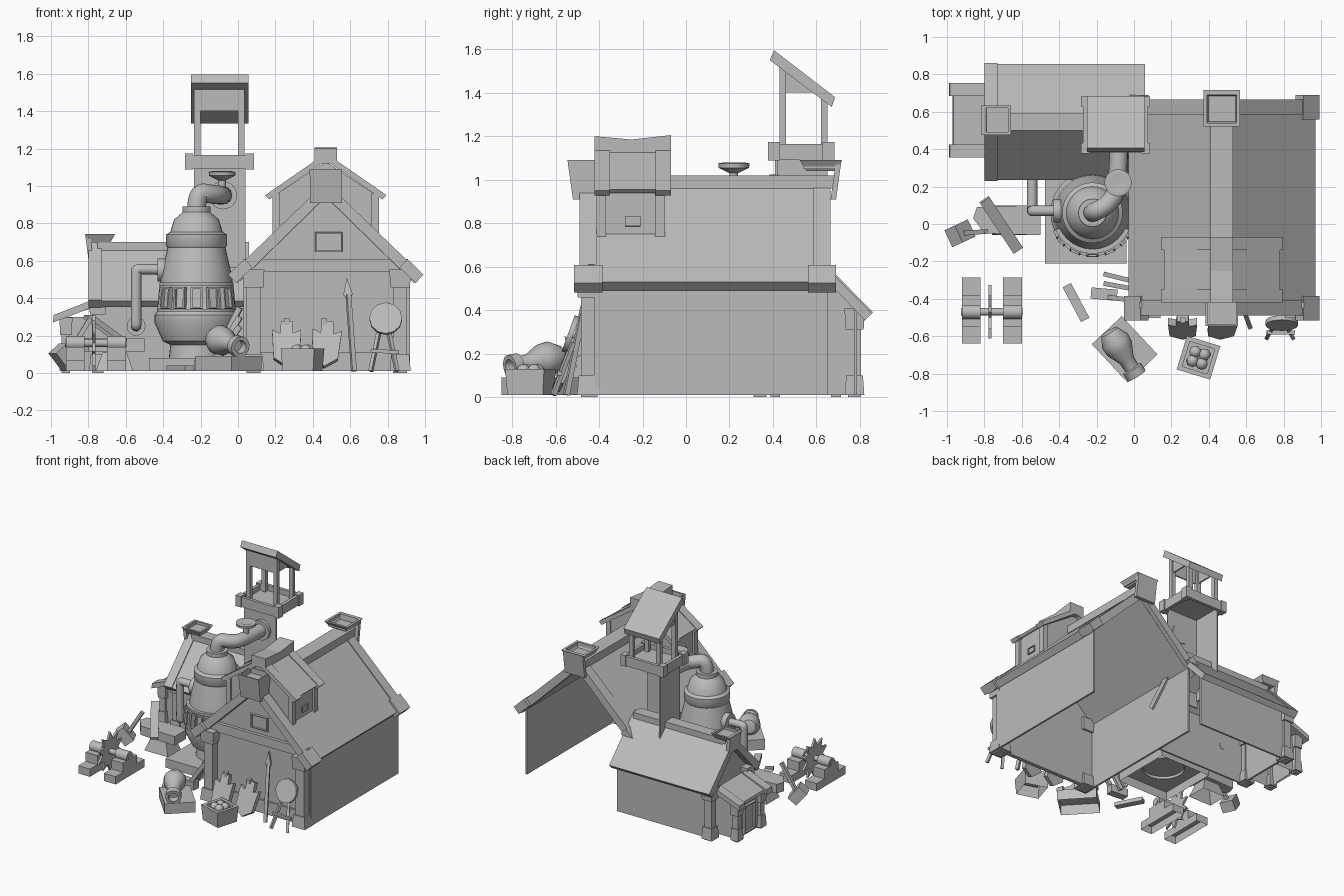
import bpy, bmesh, math
from mathutils import Vector, Matrix, Euler

if "Cube" in bpy.data.objects:
    bpy.data.objects.remove(bpy.data.objects["Cube"])
GREY = bpy.data.materials.new("plain grey")
GREY.use_nodes = True
GREY.diffuse_color = (0.5, 0.5, 0.5, 1)
GREY.node_tree.nodes["Principled BSDF"].inputs["Base Color"].default_value = (0.5, 0.5, 0.5, 1)


def finish(name, bm, loc=(0, 0, 0), rot=(0, 0, 0), smooth=False):
    bmesh.ops.recalc_face_normals(bm, faces=bm.faces)
    me = bpy.data.meshes.new(name)
    bm.to_mesh(me)
    bm.free()
    me.materials.append(GREY)
    ob = bpy.data.objects.new(name, me)
    bpy.context.collection.objects.link(ob)
    ob.location = loc
    ob.rotation_euler = rot if isinstance(rot, Euler) else Euler([math.radians(a) for a in rot])
    if smooth:
        bpy.ops.object.select_all(action='DESELECT')
        ob.select_set(True)
        bpy.context.view_layer.objects.active = ob
        bpy.ops.object.shade_smooth_by_angle(angle=math.radians(35))


def block(name, c, s, rot=(0, 0, 0), top=(1, 1), hollow=0, rim=0.2, bottom=True):
    """Box by centre and size; top scales the upper face, hollow sinks a hole in it."""
    bm = bmesh.new()
    bmesh.ops.create_cube(bm, size=1, matrix=Matrix.Diagonal((*s, 1)))
    for v in bm.verts:
        if v.co.z > 0:
            v.co.x *= top[0]
            v.co.y *= top[1]
    if not bottom:
        low = min(bm.faces, key=lambda f: f.calc_center_median().z)
        bmesh.ops.delete(bm, geom=[low], context='FACES_ONLY')
    if hollow:
        up = max(bm.faces, key=lambda f: f.calc_center_median().z)
        bmesh.ops.inset_region(bm, faces=[up], thickness=min(s[:2]) * rim)
        hole = bmesh.ops.extrude_discrete_faces(bm, faces=[up])["faces"][0]
        bmesh.ops.translate(bm, verts=hole.verts, vec=(0, 0, -hollow))
    finish(name, bm, c, rot)


def box(name, x, y, z, **kw):
    block(name, [(a + b) / 2 for a, b in (x, y, z)], [b - a for a, b in (x, y, z)], **kw)


def prism(name, pts, axis, a, b, loc=(0, 0, 0), rot=(0, 0, 0)):
    """Extrude a 2D outline along an axis from a to b."""
    bm = bmesh.new()
    place = {'x': lambda p: (a, *p), 'y': lambda p: (p[0], a, p[1]), 'z': lambda p: (*p, a)}[axis]
    f = bm.faces.new([bm.verts.new(place(p)) for p in pts])
    new = bmesh.ops.extrude_face_region(bm, geom=[f])["geom"]
    step = Vector([(b - a) * (axis == k) for k in "xyz"])
    bmesh.ops.translate(bm, verts=[v for v in new if isinstance(v, bmesh.types.BMVert)], vec=step)
    finish(name, bm, loc, rot)


def beam(name, p, q, w, h):
    p, q = Vector(p), Vector(q)
    block(name, (p + q) / 2, (w, h, (q - p).length), (q - p).to_track_quat('Z', 'Y').to_euler())


def lathe(name, prof, loc=(0, 0, 0), rot=(0, 0, 0), n=32, a0=0, a1=360):
    bm = bmesh.new()
    vs = [bm.verts.new((r * math.cos(math.radians(a0)), r * math.sin(math.radians(a0)), z)) for r, z in prof]
    es = [bm.edges.new(e) for e in zip(vs, vs[1:])]
    bmesh.ops.spin(bm, geom=vs + es, axis=(0, 0, 1), angle=math.radians(a1 - a0), steps=n)
    bmesh.ops.remove_doubles(bm, verts=bm.verts, dist=0.0005)
    finish(name, bm, loc, rot, True)


def rod(name, c, r, h, rot=(0, 0, 0), n=24):
    lathe(name, [(0, -h / 2), (r, -h / 2), (r, h / 2), (0, h / 2)], c, rot, n)


def tube(name, pts, r):
    cu = bpy.data.curves.new(name, 'CURVE')
    cu.dimensions, cu.bevel_depth, cu.bevel_resolution, cu.use_fill_caps = '3D', r, 4, True
    sp = cu.splines.new('NURBS')
    sp.points.add(len(pts) - 1)
    for p, co in zip(sp.points, pts):
        p.co = (*co, 1)
    sp.order_u, sp.use_endpoint_u, sp.resolution_u = 3, True, 8
    cu.materials.append(GREY)
    bpy.context.collection.objects.link(bpy.data.objects.new(name, cu))


def pillar(name, x, y, h, w=0.075):
    block(name, (x, y, h / 2), (w, w, h))
    block(name + "_foot", (x, y, 0.055), (w * 1.5, w * 1.5, 0.09), top=(0.85, 0.85))
    block(name + "_cap", (x, y, h), (w * 1.4, w * 1.4, 0.095), top=(1.1, 1.1))


def gable_roof(name, axis, mid, ridge, half, eave, a, b, t):
    """Two sloping slabs; mid and half across, a to b along."""
    for side, s in (("left", -1), ("right", 1)):
        prism(f"{name}_{side}", [(mid, ridge), (mid + s * half, eave), (mid + s * (half - t * 0.8), eave - t * 0.8),
                                 (mid, ridge - t * 1.4)], axis, a, b)


def window(name, c, w, h, rot=(0, 0, 0)):
    block(name, c, (w, h, 0.02), rot, top=(0.95, 0.95), hollow=0.015, rim=0.08)


# Main hall: walls open at the back
H = 0.47
box("hall_right_wall", (0.905, 0.92), (-0.42, 0.65), (0.01, 0.55))
box("hall_left_wall", (0.03, 0.045), (-0.42, 0.65), (0.01, 0.55))
prism("hall_front_wall", [(0.04, 0.01), (0.91, 0.01), (0.91, 0.56), (H, 0.97), (0.04, 0.56)], 'y', -0.425, -0.41)
gable_roof("hall_roof", 'y', H, 1.01, 0.5, 0.53, -0.46, 0.63, 0.05)
for end, a, b in (("front", -0.49, -0.41), ("back", 0.585, 0.665)):
    gable_roof("hall_barge_" + end, 'y', H, 1.02, 0.515, 0.525, a, b, 0.055)
    for s in (-1, 1):
        block("barge_end_" + end, (H + s * 0.458, (a + b) / 2, 0.545), (0.12, 0.13, 0.062), (0, s * 44, 0))
box("hall_ridge", (0.41, 0.53), (-0.5, 0.68), (0.96, 1.02))
block("ridge_box_front", (H, -0.47, 1.0), (0.17, 0.1, 0.18), top=(1.02, 1.5), hollow=0.04, rim=0.15)
block("ridge_rim_back", (H, 0.62, 1.065), (0.13, 0.13, 0.05), top=(1.5, 1.5), hollow=0.04)
prism("ridge_panel_back", [(0.665, 0.91), (0.69, 0.91), (0.715, 1.09), (0.69, 1.09)], 'x', H - 0.085, H + 0.085)
for x in (0.083, 0.867):
    pillar("hall_pillar", x, -0.445, 0.505)
box("hall_sill", (0.1, 0.85), (-0.44, -0.42), (0.01, 0.11))
box("hall_cross_beam", (0.03, 0.91), (-0.45, -0.42), (0.54, 0.61))
window("gable_window", (0.485, -0.43, 0.7), 0.15, 0.11, (90, 0, 0))

# Raised dormer across the hall ridge
for x in (0.2, 0.725):
    box("dormer_wall", (x, x + 0.015), (-0.4, -0.11), (0.74, 0.98))
for y in (-0.4, -0.12):
    prism("dormer_gable", [(0.2, 0.74), (0.2, 0.95), (H, 1.13), (0.74, 0.95), (0.74, 0.74), (H, 0.98)], 'y', y, y + 0.015)
gable_roof("dormer_roof", 'y', H, 1.165, 0.31, 0.955, -0.4, -0.09, 0.02)
for y in (-0.385, -0.105):
    gable_roof("dormer_barge", 'y', H, 1.175, 0.325, 0.95, y - 0.035, y + 0.035, 0.028)
prism("dormer_ridge", [(-0.42, 1.2), (-0.25, 1.185), (-0.07, 1.205), (-0.07, 1.12), (-0.42, 1.12)], 'x', 0.41, 0.53)
for x in (0.205, 0.735):
    for y in (-0.39, -0.12):
        block("dormer_post", (x, y, 0.85), (0.04, 0.045, 0.22))
window("dormer_window_right", (0.74, -0.245, 0.81), 0.05, 0.075, (0, 90, 0))
window("dormer_window_left", (0.2, -0.245, 0.81), 0.05, 0.075, (0, -90, 0))

# Side lodge
M = 0.545
for side, y in (("front", 0.32), ("back", 0.78)):
    box("lodge_wall_" + side, (-0.74, 0.04), (y - 0.007, y + 0.007), (0.01, 0.43))
prism("lodge_gable", [(0.32, 0.01), (0.78, 0.01), (0.78, 0.43), (M, 0.67), (0.32, 0.43)], 'x', -0.74, -0.725)
gable_roof("lodge_roof", 'x', M, 0.7, 0.31, 0.385, -0.77, 0.06, 0.04)
gable_roof("lodge_barge", 'x', M, 0.71, 0.315, 0.39, -0.8, -0.73, 0.05)
box("lodge_ridge", (-0.75, 0.04), (M - 0.045, M + 0.045), (0.65, 0.7))
block("lodge_ridge_rim", (-0.737, 0.555, 0.72), (0.11, 0.11, 0.045), top=(1.45, 1.45), hollow=0.02)
prism("lodge_ridge_panel", [(-0.8, 0.61), (-0.775, 0.61), (-0.79, 0.74), (-0.817, 0.74)], 'y', 0.49, 0.62)
for y in (0.34, 0.775):
    pillar("lodge_pillar", -0.75, y, 0.36, 0.06)

# Lean-to porch on the lodge end
box("porch_body", (-0.92, -0.74), (0.41, 0.69), (0.01, 0.3), bottom=False)
prism("porch_roof", [(-0.97, 0.285), (-0.965, 0.305), (-0.77, 0.385), (-0.77, 0.35)], 'y', 0.38, 0.72)
for y in (0.39, 0.72):
    prism("porch_barge", [(-0.99, 0.27), (-0.985, 0.31), (-0.78, 0.39), (-0.78, 0.35)], 'y', y - 0.035, y + 0.035)
for y in (0.41, 0.69):
    pillar("porch_post", -0.92, y, 0.25, 0.045)
window("porch_door", (-0.925, 0.55, 0.13), 0.22, 0.14, (0, -90, 0))

# Lookout tower: shaft walled on the front and left, railed platform, sloping roof
box("tower_front_wall", (-0.235, 0.04), (0.41, 0.42), (0.4, 1.12))
box("tower_left_wall", (-0.235, -0.225), (0.41, 0.65), (0.45, 1.12))
box("platform_floor", (-0.26, 0.06), (0.4, 0.66), (1.115, 1.125))
for y in (0.395, 0.665):
    box("platform_rail", (-0.265, 0.065), (y - 0.012, y + 0.012), (1.09, 1.165))
for x in (-0.262, 0.062):
    box("platform_rail", (x - 0.012, x + 0.012), (0.4, 0.66), (1.09, 1.165))
    for y in (0.405, 0.655):
        block("platform_corner", (x, y, 1.13), (0.045, 0.055, 0.085))
for x in (-0.217, 0.018):
    for y, h in ((0.445, 1.54), (0.635, 1.4)):
        box("tower_post", (x - 0.017, x + 0.017), (y - 0.015, y + 0.015), (1.12, h))
    prism("tower_side_panel", [(0.44, 1.4), (0.64, 1.4), (0.44, 1.54)], 'x', x - 0.006, x + 0.006)
box("tower_front_panel", (-0.23, 0.03), (0.43, 0.44), (1.4, 1.54))
prism("tower_roof", [(0.385, 1.55), (0.405, 1.595), (0.685, 1.38), (0.67, 1.335)], 'x', -0.25, 0.055)

# Still: plinth, body, framed band and piping
BX, BY = -0.222, 0.06
box("still_plinth", (-0.475, -0.04), (-0.21, 0.26), (0.01, 0.08), bottom=False)
lathe("still_body", [(0.15, 0.06), (0.14, 0.15), (0.18, 0.17), (0.225, 0.27), (0.225, 0.31), (0.21, 0.33),
                     (0.2, 0.45), (0.185, 0.54), (0.155, 0.67), (0.162, 0.68), (0.162, 0.74), (0.14, 0.755),
                     (0.12, 0.82), (0.085, 0.85), (0.075, 0.86), (0.075, 0.89), (0, 0.89)], (BX, BY, 0))
arc = dict(loc=(BX, BY, 0), a0=205, a1=335, n=20)
for z, r in ((0.325, 0.212), (0.465, 0.198)):
    lathe("band_rail", [(r - 0.02, z), (r + 0.02, z), (r + 0.02, z + 0.018), (r - 0.02, z + 0.018)], **arc)
for i in range(5):
    a = 222 + i * 24
    ca, sa = math.cos(math.radians(a)), math.sin(math.radians(a))
    block("band_frame", (BX + 0.215 * ca, BY + 0.215 * sa, 0.4), (0.115, 0.062, 0.03), (0, 84, a), hollow=0.02)
tube("top_pipe", [(BX, BY, 0.86), (BX, BY, 0.97), (-0.14, 0.1, 0.955), (-0.085, 0.18, 0.95), (-0.08, 0.42, 0.95)], 0.05)
rod("tower_flange", (-0.08, 0.405, 0.95), 0.075, 0.04, (90, 0, 0))
lathe("valve", [(0, 0.96), (0.02, 0.96), (0.02, 1.03), (0.07, 1.055), (0.072, 1.075), (0.045, 1.08), (0, 1.06)],
      (-0.085, 0.22, 0))
tube("side_pipe", [(-0.38, 0.07, 0.55), (-0.54, 0.07, 0.56), (-0.545, 0.07, 0.54), (-0.545, 0.07, 0.26),
                   (-0.545, 0.08, 0.25), (-0.545, 0.33, 0.25)], 0.028)
rod("side_flange", (-0.41, 0.07, 0.55), 0.062, 0.04, (0, 90, 0))
rod("wall_flange", (-0.545, 0.305, 0.25), 0.05, 0.03, (90, 0, 0))

# Saw bench: two stepped stands, axle and toothed blade
for x in (-0.87, -0.65):
    box("bench_base", (x - 0.05, x + 0.05), (-0.64, -0.285), (0.01, 0.07), bottom=False)
    box("bench_middle", (x - 0.05, x + 0.05), (-0.55, -0.38), (0.07, 0.14), bottom=False)
    rod("bench_roller", (x, -0.47, 0.16), 0.038, 0.1, (0, 90, 0))
rod("bench_axle", (-0.76, -0.47, 0.16), 0.02, 0.33, (0, 90, 0))
teeth = [((0.15 if i % 2 else 0.095) * math.cos(i * math.pi / 10), (0.15 if i % 2 else 0.095) * math.sin(i * math.pi / 10))
         for i in range(20)]
prism("saw_blade", teeth, 'x', -0.008, 0.008, (-0.77, -0.47, 0.16))

# Anvil, hammer and loose planks
block("anvil_foot", (-0.66, 0.02, 0.06), (0.2, 0.16, 0.1), top=(0.65, 0.65), bottom=False)
prism("anvil_top", [(-0.5, -0.06), (-0.5, 0.08), (-0.56, 0.1), (-0.84, 0.09), (-0.86, 0.03), (-0.8, -0.05)],
      'z', 0.115, 0.185)
block("hammer_head", (-0.93, -0.05, 0.085), (0.12, 0.1, 0.08), (0, 50, 25))
beam("hammer_handle", (-0.92, -0.05, 0.08), (-0.79, -0.04, 0.29), 0.025, 0.025)
beam("leaning_plank", (-0.62, -0.14, 0.17), (-0.8, 0.13, 0.3), 0.06, 0.02)
block("loose_plank", (-0.31, -0.42, 0.025), (0.05, 0.21, 0.03), (0, 0, 28))
for i, y in enumerate((-0.27, -0.31, -0.37)):
    beam("stacked_stick", (-0.15, y - 0.01 * i, 0.03), (0.01, y - 0.04, 0.35 - 0.05 * i), 0.025, 0.03)
block("short_plank", (-0.16, -0.375, 0.04), (0.14, 0.06, 0.06), (0, 0, -5))

# Jar lying on a pallet
block("jar_pallet", (-0.05, -0.67, 0.05), (0.28, 0.22, 0.08), (0, 0, -47), bottom=False)
lathe("jar", [(0, -0.14), (0.05, -0.13), (0.08, -0.07), (0.075, -0.02), (0.042, 0.05), (0.04, 0.1), (0.056, 0.105),
              (0.056, 0.15), (0.035, 0.15), (0.03, 0.11), (0, 0.11)], (-0.065, -0.685, 0.165), (100, 0, 32), n=24)

# Crate of round fruit
block("crate", (0.345, -0.715, 0.07), (0.17, 0.17, 0.12), (0, 0, -17), top=(1.1, 1.1), hollow=0.04, bottom=False)
for i in range(4):
    a = math.radians(28 + 90 * i)
    bm = bmesh.new()
    bmesh.ops.create_uvsphere(bm, u_segments=14, v_segments=8, radius=0.032)
    finish("fruit", bm, (0.345 + 0.036 * math.cos(a), -0.715 + 0.036 * math.sin(a), 0.12), smooth=True)

# Shields, spear and round target leaning on the hall front
kite = [(0, 0), (0.07, 0.05), (0.078, 0.21), (0.035, 0.19), (0.03, 0.26), (-0.03, 0.26), (-0.035, 0.19), (-0.078, 0.21),
        (-0.07, 0.05)]
for x, tilt in ((0.26, 0), (0.46, 5)):
    prism("shield", kite, 'y', -0.02, 0.02, (x, -0.6, 0.03), (-22, tilt, 0))
    box("shield_prop", (x - 0.015, x + 0.015), (-0.53, -0.5), (0.2, 0.29))
beam("spear_shaft", (0.62, -0.55, 0.01), (0.59, -0.47, 0.42), 0.024, 0.024)
prism("spear_head", [(0, 0), (0.025, 0.03), (0, 0.12), (-0.025, 0.03)], 'y', -0.008, 0.008, (0.59, -0.475, 0.39), (-12, -4, 0))
rod("target_disc", (0.79, -0.53, 0.29), 0.088, 0.025, (70, 0, 0), 12)
for s in (-1, 1):
    beam("target_leg", (0.78 + s * 0.07, -0.61, 0.01), (0.78 + s * 0.02, -0.52, 0.25), 0.02, 0.02)
beam("target_rung", (0.71, -0.58, 0.12), (0.86, -0.58, 0.11), 0.02, 0.02)
